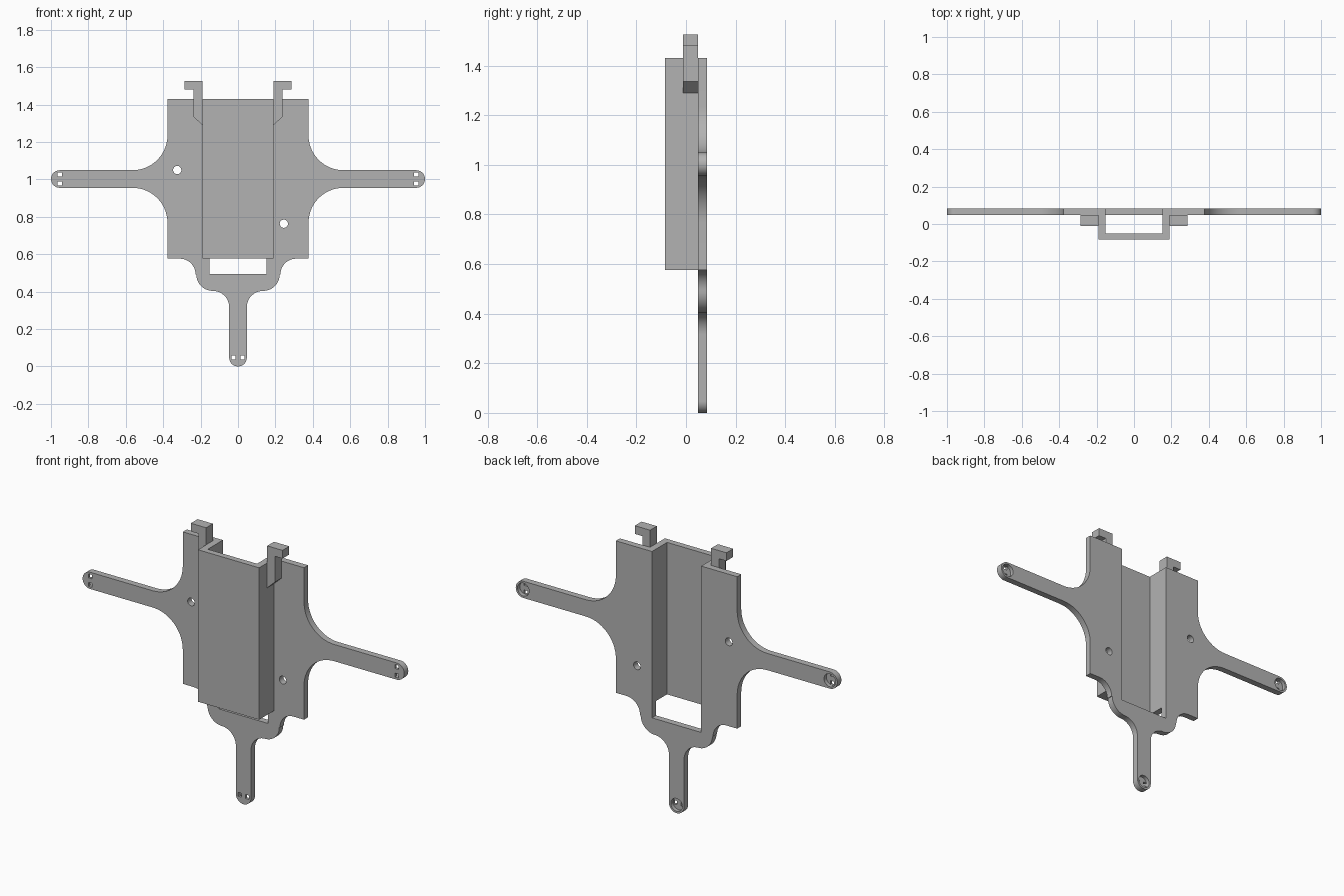
import bpy
import bmesh
from math import sin, cos, radians
from mathutils import Vector

cube = bpy.data.objects.get("Cube")
if cube:
    bpy.data.objects.remove(cube, do_unlink=True)

grey = bpy.data.materials.new("plain grey")
grey.use_nodes = True
grey.diffuse_color = (0.45, 0.45, 0.45, 1)
grey.node_tree.nodes["Principled BSDF"].inputs["Base Color"].default_value = grey.diffuse_color

BACK, MID, FRONT = 0.084, 0.048, -0.084   # depth planes
TOP, BASE = 1.43, 0.576                   # height of the body
SLOT, WALL, SIDE = 0.153, 0.19, 0.377     # half widths
ARM_Z, ARM_R = 1.002, 0.047


def prism(name, points, sweep):
    """Extrude a closed planar outline along the sweep vector."""
    bm = bmesh.new()
    face = bm.faces.new([bm.verts.new(p) for p in points])
    grown = bmesh.ops.extrude_face_region(bm, geom=[face])["geom"]
    moved = [g for g in grown if isinstance(g, bmesh.types.BMVert)]
    bmesh.ops.translate(bm, verts=moved, vec=Vector(sweep))
    if face.is_valid and not any(len(e.link_faces) > 2 for e in face.edges):
        pass
    elif face.is_valid:
        bm.faces.remove(face)
    bmesh.ops.recalc_face_normals(bm, faces=bm.faces)
    mesh = bpy.data.meshes.new(name)
    bm.to_mesh(mesh)
    bm.free()
    mesh.materials.append(grey)
    obj = bpy.data.objects.new(name, mesh)
    bpy.context.collection.objects.link(obj)
    return obj


def arc(x, z, r, start, end, steps=14):
    angles = [radians(start + (end - start) * i / steps) for i in range(steps + 1)]
    return [(x + r * cos(a), z + r * sin(a)) for a in angles]


def mirrored(half):
    """Complete a symmetric outline from its +x half."""
    return half + [(-x, z) for x, z in reversed(half) if abs(x) > 1e-5]


def upright(points, y):
    return [(x, y, z) for x, z in points]


# Back plate: leg, shoulders, arm and open-topped slot
half = arc(0, ARM_R, ARM_R, -90, 0)
half += arc(0.135, 0.316, 0.088, 180, 90)
half += arc(0.135, 0.492, 0.088, -90, 0)[1:]
half += arc(0.311, 0.492, 0.084, 180, 90)
half += [(SIDE, BASE)]
half += arc(SIDE + 0.187, ARM_Z - ARM_R - 0.187, 0.187, 180, 90)
half += arc(1 - ARM_R, ARM_Z, ARM_R, -90, 90, 24)
half += arc(SIDE + 0.187, ARM_Z + ARM_R + 0.187, 0.187, 270, 180)
half += [(SIDE, TOP), (SLOT, TOP), (SLOT, 0.495)]
plate = prism("back_plate", upright(mirrored(half), MID), (0, BACK - MID, 0))

# Cutters: mounting holes, round pockets behind each tip, paired square holes
cutters = []


def cut(points, y, depth):
    cutters.append(prism("cutter", upright(points, y), (0, depth, 0)))


def circle(x, z, r):
    return arc(x, z, r, 0, 360, 32)[:-1]


for x, z in ((-0.325, 1.05), (0.245, 0.763)):
    cut(circle(x, z, 0.022), 0, 0.2)

TIP = 1 - ARM_R
for x, z, dx, dz in ((TIP, ARM_Z, 0, 1), (-TIP, ARM_Z, 0, 1), (0, ARM_R, 1, 0)):
    cut(circle(x, z, 0.036), MID + 0.015, 0.1)
    for s in (-0.024, 0.024):
        cx, cz, h = x + s * dx, z + s * dz, 0.011
        cut([(cx - h, cz - h), (cx + h, cz - h), (cx + h, cz + h), (cx - h, cz + h)], 0, 0.07)

bpy.context.view_layer.objects.active = plate
for c in cutters:
    c.hide_render = True
    mod = plate.modifiers.new("hole", "BOOLEAN")
    mod.operation = "DIFFERENCE"
    mod.solver = "EXACT"
    mod.object = c
    bpy.ops.object.modifier_apply(modifier=mod.name)
for c in cutters:
    bpy.data.objects.remove(c, do_unlink=True)

# Front channel: U section swept up the body
section = mirrored([(WALL, MID), (WALL, FRONT)])
section = [(WALL, FRONT), (WALL, MID), (SLOT, MID), (SLOT, FRONT + 0.034)]
section = mirrored(section)
prism("front_channel", [(x, y, BASE) for x, y in section], (0, 0, TOP - BASE))

# Hooked clips beside the channel
hook = [(WALL, 1.29), (0.238, 1.335), (0.238, 1.48), (0.285, 1.48),
        (0.285, 1.526), (WALL, 1.526)]
for name, s in (("left_clip", 1), ("right_clip", -1)):
    prism(name, upright([(s * x, z) for x, z in hook], -0.012), (0, MID + 0.012, 0))

# Smooth the curved rims, keep hard edges
bpy.ops.object.select_all(action="DESELECT")
plate.select_set(True)
bpy.ops.object.shade_smooth_by_angle(angle=radians(30))
